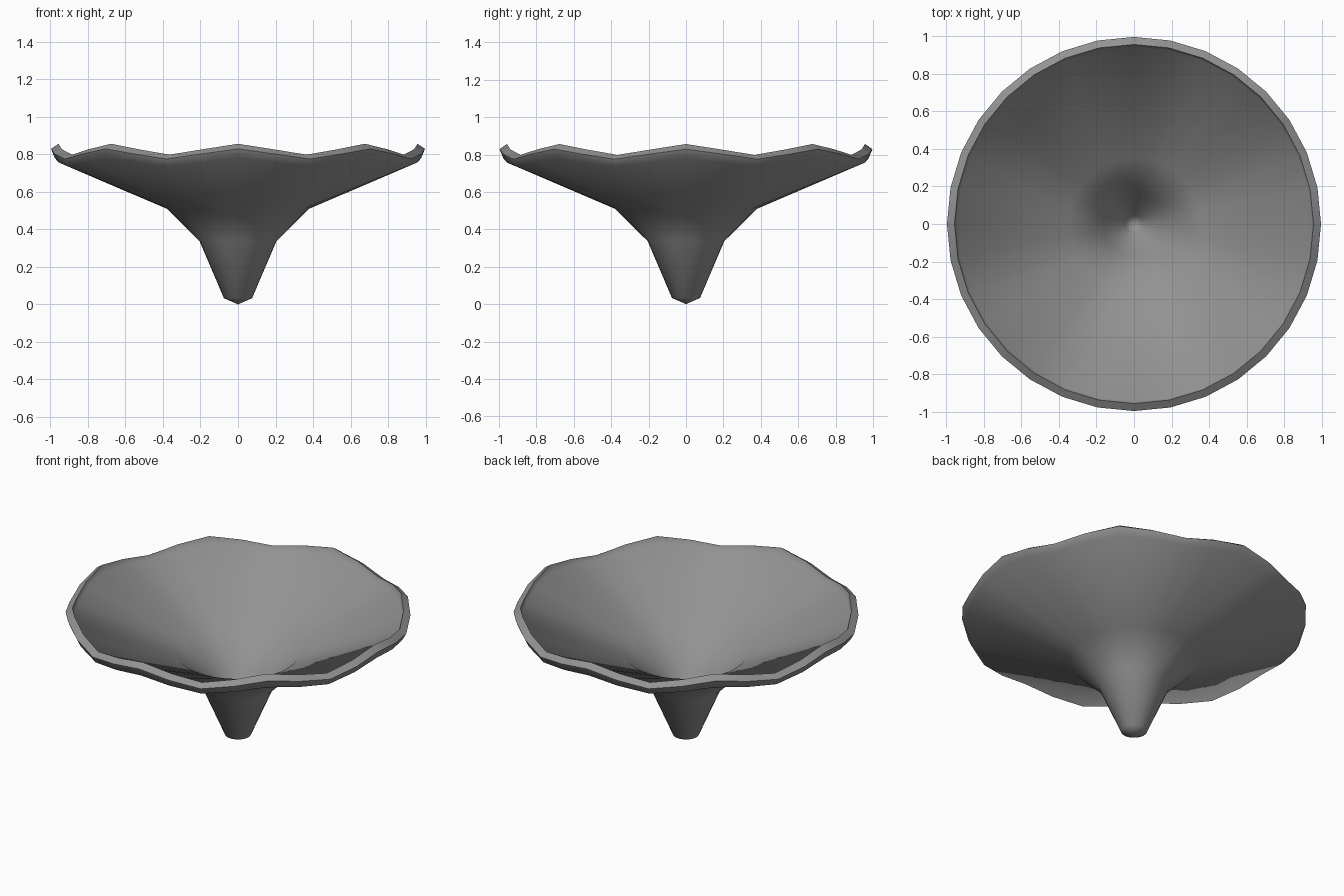
import bpy, bmesh, math

cube = bpy.data.objects.get("Cube")
if cube:
    bpy.data.objects.remove(cube, do_unlink=True)

SIDES = 32
LOBES = 8

# Closed wall profile: radius, height, ripple amplitude
PROFILE = [
    (0.075, 0.033, 0), (0.205, 0.337, 0), (0.38, 0.51, 0),   # outer wall
    (0.976, 0.757, 0.022), (0.997, 0.802, 0.027),            # flared lip
    (0.957, 0.827, 0.029), (0.945, 0.795, 0.022),            # inner lip
    (0.352, 0.548, 0), (0.168, 0.362, 0), (0.045, 0.08, 0),  # inner wall
]

grey = bpy.data.materials.new("mid grey")
grey.use_nodes = True
colour = (0.29, 0.29, 0.29, 1)
grey.diffuse_color = colour
grey.node_tree.nodes["Principled BSDF"].inputs["Base Color"].default_value = colour

bm = bmesh.new()


def ring(radius, height, ripple):
    verts = []
    for i in range(SIDES):
        a = math.tau * i / SIDES
        z = height + ripple * math.cos(LOBES * a)
        verts.append(bm.verts.new((radius * math.cos(a), radius * math.sin(a), z)))
    return verts


# Walls
rings = [ring(*p) for p in PROFILE]
for low, high in zip(rings, rings[1:]):
    for i in range(SIDES):
        j = (i + 1) % SIDES
        bm.faces.new((low[i], low[j], high[j], high[i]))

# Pointed foot and inner floor
for end, z in ((rings[0], 0), (rings[-1], 0.05)):
    tip = bm.verts.new((0, 0, z))
    for i in range(SIDES):
        bm.faces.new((end[i], end[(i + 1) % SIDES], tip))

bmesh.ops.recalc_face_normals(bm, faces=bm.faces)
mesh = bpy.data.meshes.new("fluted_bowl")
bm.to_mesh(mesh)
bm.free()
mesh.materials.append(grey)

bowl = bpy.data.objects.new("fluted_bowl", mesh)
bpy.context.collection.objects.link(bowl)
bpy.ops.object.select_all(action="DESELECT")
bowl.select_set(True)
bpy.context.view_layer.objects.active = bowl
bpy.ops.object.shade_smooth_by_angle(angle=math.radians(55))
